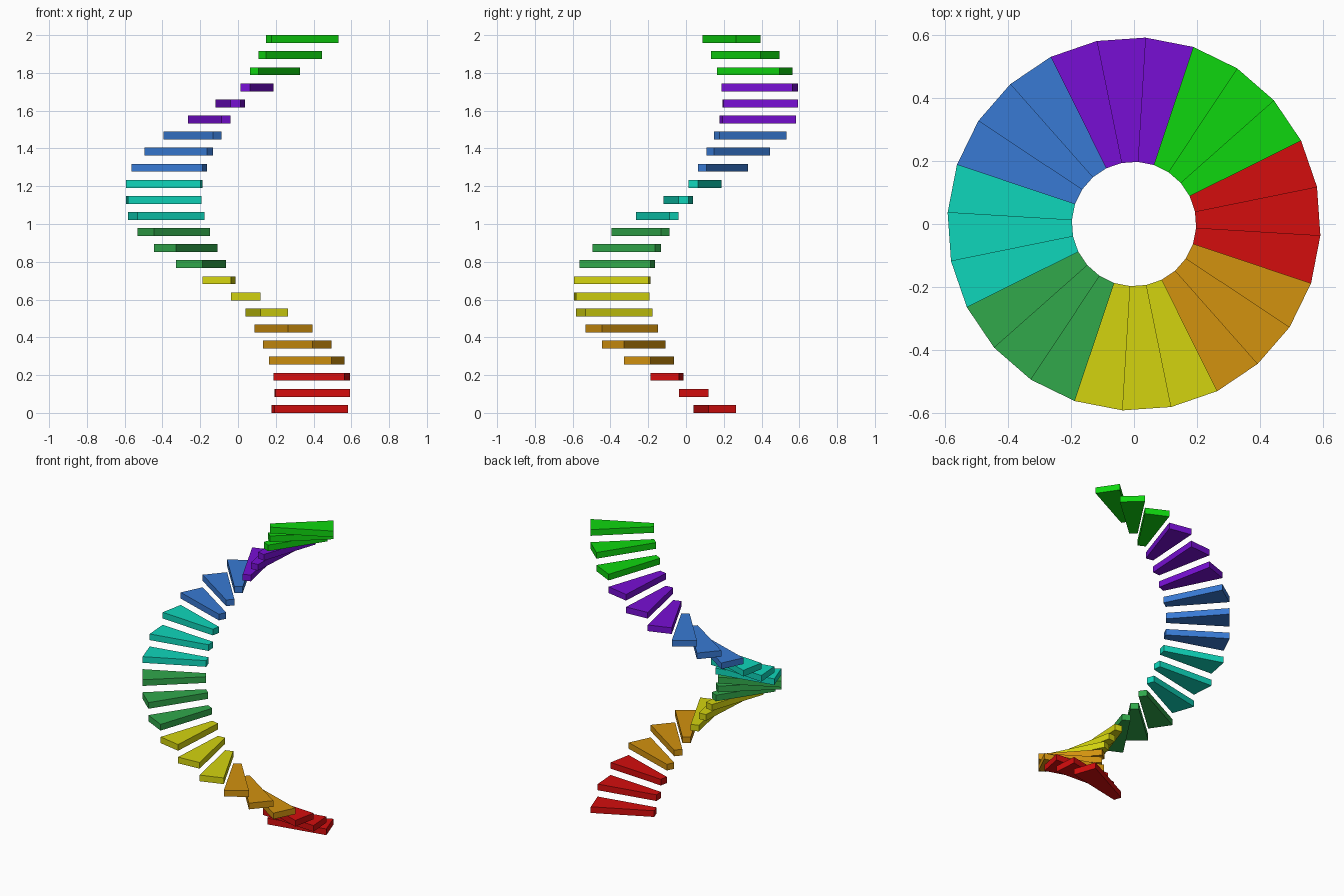
import bpy
import math

if "Cube" in bpy.data.objects:
    bpy.data.objects.remove(bpy.data.objects["Cube"])

STEPS = 24
R_IN, R_OUT = 0.198, 0.594
THICK = 0.042
RISE = (2.0 - THICK) / (STEPS - 1)
START = math.radians(26.5)      # leading edge of the lowest step
TURN = math.radians(15)         # steps climb clockwise seen from above

COLOURS = [("red", (212, 13, 13)), ("orange", (210, 146, 15)),
           ("yellow", (212, 212, 15)), ("leaf green", (49, 168, 75)),
           ("teal", (15, 214, 187)), ("blue", (56, 122, 212)),
           ("purple", (119, 15, 212)), ("bright green", (15, 214, 15))]


def linear(c):
    c /= 255
    return c / 12.92 if c <= 0.04045 else ((c + 0.055) / 1.055) ** 2.4


def make_material(name, rgb):
    mat = bpy.data.materials.new(name)
    mat.diffuse_color = (*[linear(c) for c in rgb], 1)
    mat.use_nodes = True
    mat.node_tree.nodes["Principled BSDF"].inputs["Base Color"].default_value = mat.diffuse_color
    return mat


def make_step(index, mat):
    # Flat wedge tread: a four-sided plan extruded upward
    a1 = START - index * TURN
    a0 = a1 - TURN
    plan = [(r * math.cos(a), r * math.sin(a))
            for r, a in ((R_IN, a0), (R_OUT, a0), (R_OUT, a1), (R_IN, a1))]
    z = index * RISE
    verts = [(x, y, h) for h in (z, z + THICK) for x, y in plan]
    faces = [(3, 2, 1, 0), (4, 5, 6, 7)]
    faces += [(i, (i + 1) % 4, (i + 1) % 4 + 4, i + 4) for i in range(4)]
    mesh = bpy.data.meshes.new("step")
    mesh.from_pydata(verts, [], faces)
    mesh.materials.append(mat)
    obj = bpy.data.objects.new(f"step_{index + 1:02d}", mesh)
    bpy.context.collection.objects.link(obj)


# Spiral staircase, three steps per colour
materials = [make_material(n, c) for n, c in COLOURS]
for i in range(STEPS):
    make_step(i, materials[i // 3])
